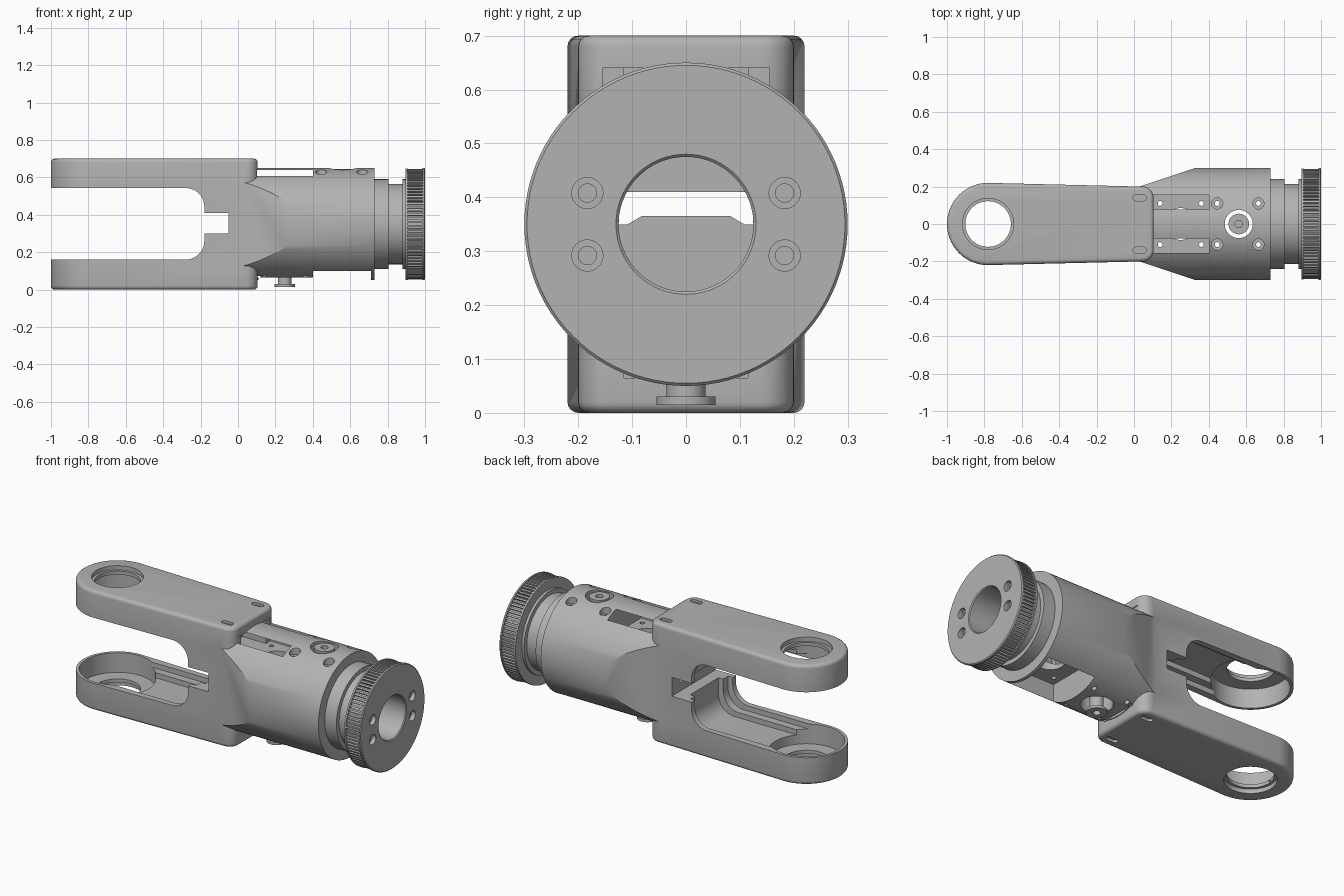
import bpy, bmesh, math
from mathutils import Matrix, Vector

old = bpy.data.objects.get("Cube")
if old:
    bpy.data.objects.remove(old, do_unlink=True)

grey = bpy.data.materials.new("machined grey")
grey.use_nodes = True
colour = (0.45, 0.45, 0.45, 1)
grey.diffuse_color = colour
grey.node_tree.nodes["Principled BSDF"].inputs["Base Color"].default_value = colour

MID = 0.35      # height of the barrel axis
EYE = -0.78     # x of the fork eyes


def finish(bm, name):
    bmesh.ops.recalc_face_normals(bm, faces=bm.faces)
    mesh = bpy.data.meshes.new(name)
    bm.to_mesh(mesh)
    bm.free()
    mesh.materials.append(grey)
    ob = bpy.data.objects.new(name, mesh)
    bpy.context.collection.objects.link(ob)
    return ob


def arc(cx, cy, r, a0, a1, n=10):
    angles = [math.radians(a0 + (a1 - a0) * i / n) for i in range(n + 1)]
    return [(cx + r * math.cos(a), cy + r * math.sin(a)) for a in angles]


def prism(name, pts, axis, lo, hi):
    """Extrude a flat outline along y (outline in xz) or z (outline in xy)."""
    bm = bmesh.new()
    place = (lambda a, b: (a, lo, b)) if axis == "y" else (lambda a, b: (a, b, lo))
    face = bm.faces.new([bm.verts.new(place(*p)) for p in pts])
    new = bmesh.ops.extrude_face_region(bm, geom=[face])["geom"]
    shift = Vector((0, hi - lo, 0)) if axis == "y" else Vector((0, 0, hi - lo))
    bmesh.ops.translate(bm, verts=[v for v in new if isinstance(v, bmesh.types.BMVert)], vec=shift)
    return finish(bm, name)


def box(x0, x1, half, z0, z1):
    return prism("cutter", [(x0, z0), (x1, z0), (x1, z1), (x0, z1)], "y", -half, half)


def rod(x, y, r, z0, z1, n=48):
    return prism("cutter", arc(x, y, r, 0, 360 - 360 / n, n - 1), "z", z0, z1)


def lathe(name, profile, centre, axis, n=96):
    """Turn a closed outline of (along, radius) points about the x or z axis."""
    bm = bmesh.new()
    rows = []
    for k in range(n):
        a = math.tau * k / n
        c, s = math.cos(a), math.sin(a)
        if axis == "x":
            pts = [(t, r * c, r * s) for t, r in profile]
        else:
            pts = [(r * c, r * s, t) for t, r in profile]
        rows.append([bm.verts.new(Vector(p) + Vector(centre)) for p in pts])
    m = len(profile)
    for k in range(n):
        a, b = rows[k], rows[(k + 1) % n]
        for j in range(m):
            i = (j + 1) % m
            bm.faces.new((a[j], a[i], b[i], b[j]))
    bmesh.ops.remove_doubles(bm, verts=bm.verts, dist=1e-5)
    return finish(bm, name)


def x_rod(r, x0, x1, y=0, z=MID, n=96):
    ob = rod(0, 0, r, x0, x1, n)
    ob.data.transform(Matrix.Translation((0, y, z)) @ Matrix.Rotation(math.pi / 2, 4, "Y"))
    return ob


def apply(ob, mod):
    bpy.context.view_layer.objects.active = ob
    bpy.ops.object.modifier_apply(modifier=mod.name)


def combine(ob, other, how="DIFFERENCE"):
    mod = ob.modifiers.new("combine", "BOOLEAN")
    mod.operation, mod.solver, mod.object = how, "EXACT", other
    apply(ob, mod)
    bpy.data.objects.remove(other, do_unlink=True)


def fork_gap(grow, half):
    """Rounded gap between the arms, grown outward by an amount."""
    x, r = -0.18 + grow, 0.1
    lo, hi = 0.16 - grow, 0.543 + grow
    pts = [(-1.2, lo)] + arc(x - r, lo + r, r, -90, 0) + arc(x - r, hi - r, r, 0, 90) + [(-1.2, hi)]
    return prism("cutter", pts, "y", -half, half)


# Forked body: rounded plan outline with softened top and bottom rims
outline = (arc(EYE, 0, 0.22, 91.5, 268.5, 40)
           + arc(0.045, -0.14, 0.06, -90, 0) + arc(0.045, 0.14, 0.06, 0, 90))
body = prism("fork_body", outline, "z", 0, 0.7)
bevel = body.modifiers.new("rim", "BEVEL")
bevel.width, bevel.segments, bevel.limit_method = 0.02, 4, "ANGLE"
bevel.angle_limit = math.radians(60)
apply(body, bevel)
combine(body, fork_gap(0, 0.4))

# Hollow inner sides of the arms, with a stepped channel running into the web
for grow, half in ((0.03, 0.175), (0.06, 0.13)):
    channel = fork_gap(grow, half)
    combine(channel, box(EYE, 0.2, 0.3, 0, 0.7), "INTERSECT")
    combine(body, channel)
combine(body, rod(EYE, 0, 0.203, 0.045, 0.655, 64))

# Eyes: through holes with an outer counterbore
combine(body, rod(EYE, 0, 0.122, -0.1, 0.8, 64))
for z in (-0.1, 0.675):
    combine(body, rod(EYE, 0, 0.137, z, z + 0.125, 64))

# Barrel: cylinder clipped by tapered flats
barrel = x_rod(0.3, 0, 0.73)
wedge = [(0, 0.19), (0.33, 0.3), (0.8, 0.31)]
wedge += [(x, -y) for x, y in reversed(wedge)]
combine(barrel, prism("cutter", wedge, "z", 0, 0.7), "INTERSECT")
combine(barrel, box(0.11, 0.4, 0.155, 0, 0.065))
combine(body, barrel, "UNION")

# Bore, web notch, wire passages and the open slots
combine(body, x_rod(0.125, -0.05, 0.9))
combine(body, box(-0.3, -0.05, 0.3, 0.3, 0.41))
combine(body, box(-0.05, 0.2, 0.115, 0.5, 0.64))
combine(body, box(-0.05, 0.12, 0.115, 0.065, 0.2))
combine(body, box(0.1, 0.4, 0.155, 0.5, 0.64))
combine(body, box(0.4, 0.71, 0.165, -0.1, 0.2))

# Pivot holes and screw holes
combine(body, rod(0.25, 0, 0.085, -0.1, 0.62))
combine(body, rod(0.56, 0, 0.075, -0.1, 0.8))
for side in (-1, 1):
    for x in (0.14, 0.36, 0.445, 0.665):
        top = 0.62 if x < 0.4 else 0.8
        combine(body, rod(x, side * 0.11, 0.013, -0.1, top, 16))
        if x > 0.4:
            combine(body, rod(x, side * 0.11, 0.03, 0.6, 0.8, 24))
    for z in (-0.1, 0.685):
        y = side * 0.14
        slot = arc(0.01, y, 0.016, 90, 270) + arc(0.05, y, 0.016, -90, 90)
        combine(body, prism("cutter", slot, "z", z, z + 0.115))

# Neck and toothed end disc
hub = lathe("end_disc", [
    (0.725, 0.125), (0.725, 0.24), (0.805, 0.24), (0.805, 0.215), (0.88, 0.215), (0.88, 0.24),
    (0.895, 0.24), (0.895, 0.298), (0.905, 0.298), (0.905, 0.282), (0.987, 0.282),
    (0.987, 0.3), (0.995, 0.3), (1, 0.295), (1, 0.13), (0.995, 0.125)], (0, 0, MID), "x")
for y in (-0.183, 0.183):
    for z in (-0.058, 0.058):
        combine(hub, x_rod(0.029, 0.975, 1.1, y, MID + z, 24))
        combine(hub, x_rod(0.017, 0.92, 1.1, y, MID + z, 24))

bm = bmesh.new()
teeth = 90
for k in range(teeth):
    m = (Matrix.Translation((0, 0, MID)) @ Matrix.Rotation(math.tau * k / teeth, 4, "X")
         @ Matrix.Translation((0.946, 0, 0.285)) @ Matrix.Diagonal((0.082, 0.01, 0.02, 1)))
    bmesh.ops.create_cube(bm, size=1, matrix=m)
ring = finish(bm, "disc_teeth")

# Pivot pins with a broad drilled head
pin_shape = [(0, 0), (0, 0.036), (0.145, 0.036), (0.145, 0.055), (0.16, 0.055),
             (0.16, 0.02), (0.13, 0.02), (0.13, 0)]
top_pin = lathe("top_pivot_pin", pin_shape, (0.56, 0, 0.485), "z", 48)
low_pin = lathe("lower_pivot_pin", [(0.16 - t, r) for t, r in pin_shape], (0.25, 0, 0.015), "z", 48)

# Smooth curved faces while keeping edges crisp
bpy.ops.object.select_all(action="DESELECT")
for ob in (body, hub, top_pin, low_pin):
    ob.select_set(True)
bpy.context.view_layer.objects.active = body
bpy.ops.object.shade_smooth_by_angle(angle=math.radians(30))
